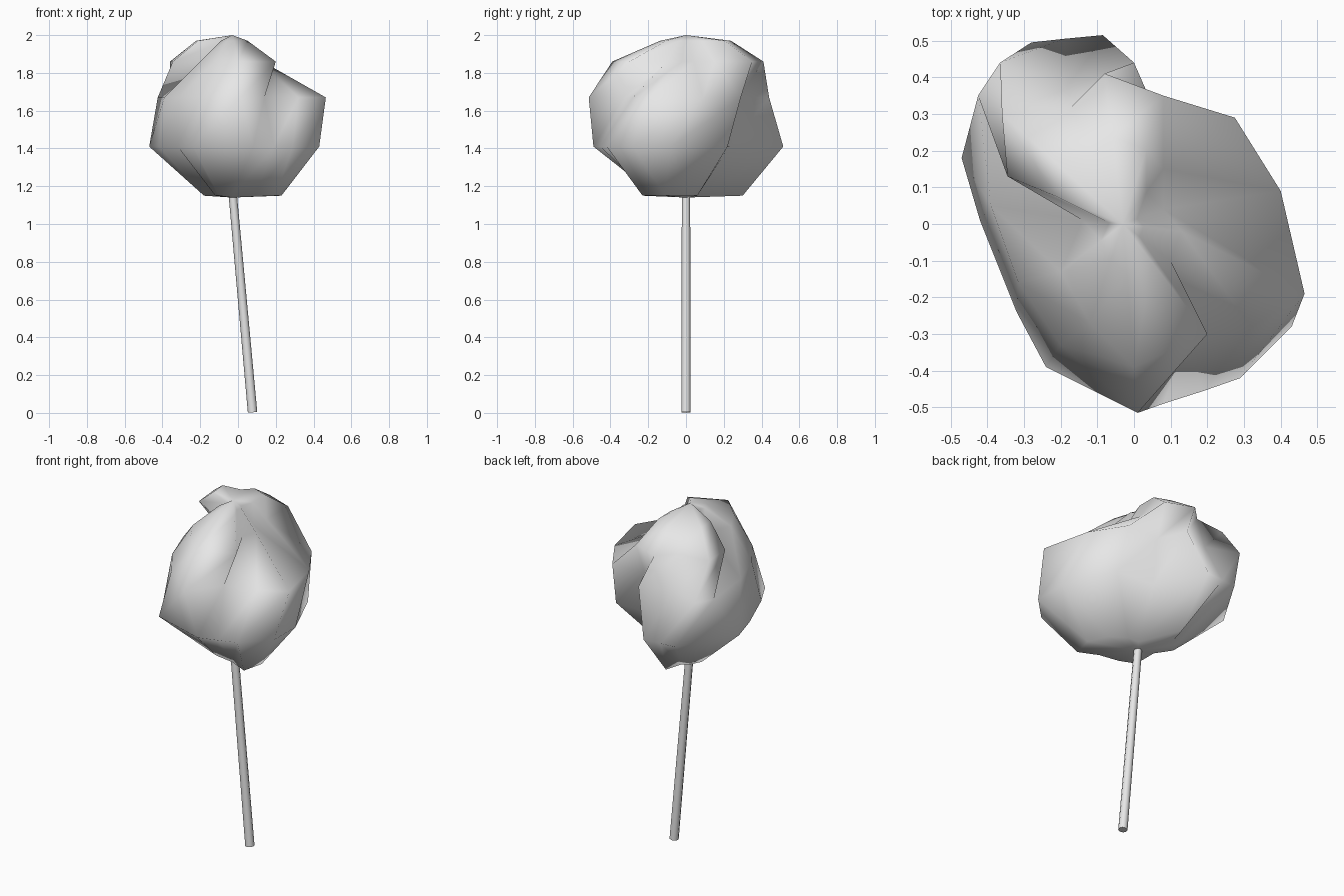
import bpy
import bmesh
from math import radians
from mathutils import Vector

default_cube = bpy.data.objects.get("Cube")
if default_cube:
    bpy.data.objects.remove(default_cube, do_unlink=True)


def make_material(name, colour):
    material = bpy.data.materials.new(name)
    material.use_nodes = True
    material.diffuse_color = colour
    shader = material.node_tree.nodes["Principled BSDF"]
    shader.inputs["Base Color"].default_value = colour
    shader.inputs["Roughness"].default_value = 0.8
    return material


def finish(bm, name, material):
    """Turn a bmesh into a named, coloured object."""
    bmesh.ops.recalc_face_normals(bm, faces=bm.faces)
    mesh = bpy.data.meshes.new(name)
    bm.to_mesh(mesh)
    bm.free()
    mesh.materials.append(material)
    part = bpy.data.objects.new(name, mesh)
    bpy.context.collection.objects.link(part)
    return part


pale_grey = make_material("pale grey", (0.8, 0.8, 0.8, 1.0))

# Fluffy head: ribs of uneven lobes, each a rising profile of four points
AXIS_X = -0.03
BOTTOM, TOP = 1.14, 2.0
CROWN = 1.97
levels = (1.15, 1.41, 1.67, 1.86)
ribs = {
    "right_nose": ((.23, -.11), (.43, -.28), (.465, -.19), (.13, -.02)),
    "right_cheek": ((.18, 0), (.43, -.08), (.4, .09), (.08, .04)),
    "back_right_lobe": ((.09, .06), (.3, .22), (.275, .29), (.08, .15)),
    "back_valley": ((.02, .06), (.06, .23), (.07, .28), (.08, .35)),
    "back_ridge": ((-.08, .3), (-.085, .515), (0, .44), (-.08, .41)),
    "back_dent": ((-.11, .2), (-.19, .505), (-.18, .37), (-.17, .32)),
    "back_left_lobe": ((-.15, .17), (-.28, .495), (-.365, .44), (-.36, .3)),
    "left_lobe": ((-.18, .11), (-.47, .18), (-.425, .35), (-.345, .13)),
    "left_valley": ((-.12, .02), (-.42, .01), (-.39, .05), (-.14, .01)),
    "front_left_edge": ((-.12, -.08), (-.32, -.24), (-.315, -.16), (-.2, -.13)),
    "front_left_lobe": ((-.1, -.13), (-.24, -.39), (-.2, -.33), (-.12, -.27)),
    "front_nose": ((-.03, -.16), (.08, -.49), (.01, -.515), (0, -.39)),
    "front_edge": ((.09, -.18), (.19, -.455), (.14, -.33), (.2, -.3)),
    "front_valley": ((.2, -.23), (.29, -.42), (.32, -.28), (.1, -.1)),
}


def crown_point(x, y):
    """Draw the shoulder in toward the pole, more strongly at the front."""
    pull = 0.58 if y > 0.1 else 0.35
    return AXIS_X + pull * (x - AXIS_X), pull * y, CROWN


bm = bmesh.new()
columns = []
for profile in ribs.values():
    column = [bm.verts.new((x, y, z)) for (x, y), z in zip(profile, levels)]
    column.append(bm.verts.new(crown_point(*profile[-1])))
    columns.append(column)

# Skin neighbouring ribs with triangles and close each pole with a fan
base = bm.verts.new((AXIS_X, 0, BOTTOM))
peak = bm.verts.new((AXIS_X, 0, TOP))
for here, after in zip(columns, columns[1:] + columns[:1]):
    for k in range(len(levels)):
        bm.faces.new((here[k], after[k], after[k + 1]))
        bm.faces.new((here[k], after[k + 1], here[k + 1]))
    bm.faces.new((after[0], here[0], base))
    bm.faces.new((here[-1], after[-1], peak))

head = finish(bm, "fluffy_head", pale_grey)
head.data.shade_smooth()

# Leaning stick: a slim eight-sided rod
foot = Vector((0.077, 0, 0.003))
tip = Vector((AXIS_X, 0, BOTTOM + 0.04))
lean = tip - foot
bm = bmesh.new()
bmesh.ops.create_cone(bm, cap_ends=True, segments=8, radius1=0.025,
                      radius2=0.022, depth=lean.length)
stick = finish(bm, "stick", pale_grey)
stick.location = (foot + tip) / 2
stick.rotation_mode = "QUATERNION"
stick.rotation_quaternion = lean.to_track_quat("Z", "Y")

# Round the rod's sides but keep its ends crisp
bpy.ops.object.select_all(action="DESELECT")
stick.select_set(True)
bpy.context.view_layer.objects.active = stick
bpy.ops.object.shade_smooth_by_angle(angle=radians(50))
